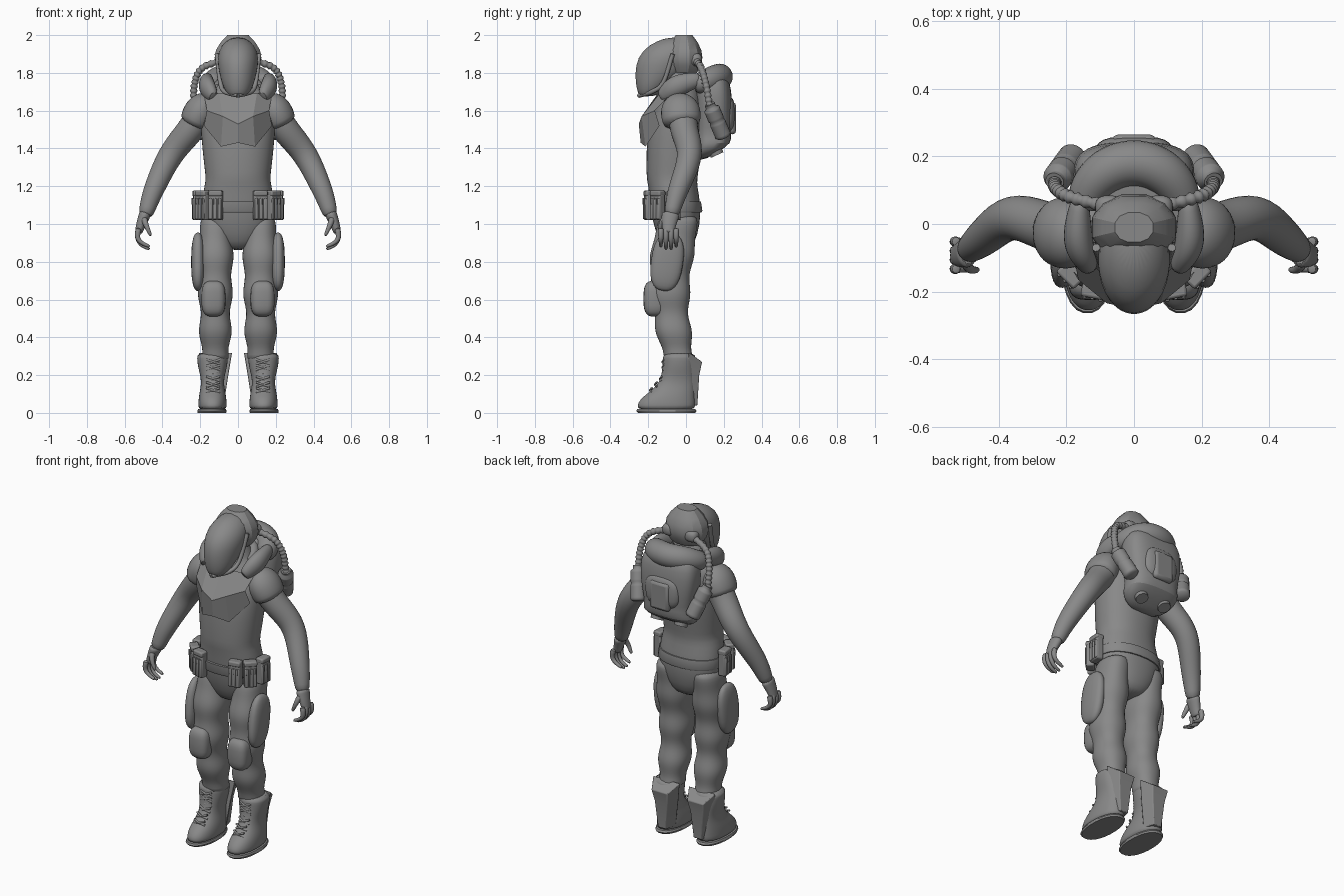
import bpy, bmesh
from math import sin, cos, pi, radians
from mathutils import Vector, Matrix, Euler

default_cube = bpy.data.objects.get("Cube")
if default_cube:
    bpy.data.objects.remove(default_cube)

grey = bpy.data.materials.new("suit grey")
grey.use_nodes = True
grey.diffuse_color = (.25, .25, .25, 1)
grey.node_tree.nodes["Principled BSDF"].inputs["Base Color"].default_value = grey.diffuse_color


def finish(name, bm, mirror=True, rounded=False, bevel=0, angle=60):
    """Turn a bmesh into a shaded object with its modifiers."""
    bmesh.ops.recalc_face_normals(bm, faces=bm.faces)
    mesh = bpy.data.meshes.new(name)
    bm.to_mesh(mesh)
    bm.free()
    mesh.materials.append(grey)
    obj = bpy.data.objects.new(name, mesh)
    bpy.context.collection.objects.link(obj)
    bpy.ops.object.select_all(action='DESELECT')
    obj.select_set(True)
    bpy.context.view_layer.objects.active = obj
    bpy.ops.object.shade_smooth_by_angle(angle=radians(angle))
    if bevel:
        modifier = obj.modifiers.new("bevel", 'BEVEL')
        modifier.width, modifier.segments = bevel, 2
    if rounded:
        modifier = obj.modifiers.new("subdivision", 'SUBSURF')
        modifier.levels = modifier.render_levels = 1
    if mirror:
        obj.modifiers.new("mirror", 'MIRROR')


def skin(rings):
    """Bridge closed rings of points and cap both ends."""
    bm = bmesh.new()
    loops = [[bm.verts.new(point) for point in ring] for ring in rings]
    for lower, upper in zip(loops, loops[1:]):
        for i in range(len(lower)):
            bm.faces.new((lower[i - 1], lower[i], upper[i], upper[i - 1]))
    bm.faces.new(loops[0])
    bm.faces.new(loops[-1])
    return bm


def bend(value, power):
    return abs(value) ** power * (1 if value > 0 else -1)


def oval(centre, across, along, sides, power):
    turns = [2 * pi * (i + .5) / sides for i in range(sides)]
    return [centre + across * bend(cos(t), power) + along * bend(sin(t), power) for t in turns]


def stack(name, rows, x=0, mirror=False, rounded=True, sides=24, power=.9, angle=60):
    """Horizontal ovals; each row holds height, half width, front and back."""
    rings = [oval(Vector((x, (front + back) / 2, z)), Vector((width, 0, 0)),
                  Vector((0, (back - front) / 2, 0)), sides, power)
             for z, width, front, back in rows]
    finish(name, skin(rings), mirror, rounded, angle=angle)


def curve(points, steps=3):
    """Spline through a few points."""
    points = [Vector(p) for p in points]
    points = [2 * points[0] - points[1]] + points + [2 * points[-1] - points[-2]]
    path = []
    for a, b, c, d in zip(points, points[1:], points[2:], points[3:]):
        for k in range(steps):
            t = k / steps
            path.append(b + ((c - a) * t + (2 * a - 5 * b + 4 * c - d) * t ** 2
                             + (3 * b - a - 3 * c + d) * t ** 3) / 2)
    return path + [points[-2]]


def tube(name, path, radius, up=(0, 1, 0), mirror=True, rounded=True, sides=12, flat=1):
    """Tube along a path; radius is a function of the share of the way along."""
    rings = []
    last = len(path) - 1
    for i, point in enumerate(path):
        tangent = (path[min(i + 1, last)] - path[max(i - 1, 0)]).normalized()
        across = tangent.cross(Vector(up)).normalized()
        size = radius(i / last)
        rings.append(oval(point, across * size, across.cross(tangent) * size * flat, sides, 1))
    finish(name, skin(rings), mirror, rounded)


def taper(start, end):
    return lambda t: start + (end - start) * t


def blob(name, centre, size, tilt=0, mirror=True, power=.8):
    bm = bmesh.new()
    bmesh.ops.create_uvsphere(bm, u_segments=24, v_segments=14, radius=1)
    turn = Matrix.Rotation(radians(tilt), 3, 'X')
    for vert in bm.verts:
        shaped = Vector([bend(k, power) * s for k, s in zip(vert.co, size)])
        vert.co = turn @ shaped + Vector(centre)
    finish(name, bm, mirror)


def box(name, centre, size, turn=0, mirror=True, bevel=.008):
    bm = bmesh.new()
    place = Matrix.LocRotScale(Vector(centre), Euler((0, 0, turn)), Vector(size))
    bmesh.ops.create_cube(bm, size=1, matrix=place)
    finish(name, bm, mirror, bevel=bevel, angle=30)


# Torso and neck
stack("torso", [(.86, .06, -.1, .01), (.9, .12, -.14, .05), (1, .19, -.175, .075),
                (1.1, .195, -.19, .08), (1.2, .18, -.2, .06), (1.24, .17, -.21, .06),
                (1.3, .18, -.21, .07), (1.5, .2, -.21, .1), (1.6, .2, -.17, .1),
                (1.67, .2, -.13, .08), (1.7, .15, -.12, .07), (1.74, .09, -.12, .05),
                (1.84, .08, -.12, .04)])

# Trouser legs, with folds that swell at calf, knee and thigh
leg_rows = []
for i in range(21):
    t = i / 20
    z = .27 + .78 * t
    swell = .01 * sin(10 * pi * (z - .38)) * (1 - t / 2) - .04 * t ** 10
    middle, depth = -.035 - .05 * sin(pi * t), .08 + .048 * t + swell
    leg_rows.append((z, .075 + .026 * t + swell, middle - depth, middle + depth))
stack("leg", leg_rows, x=.12, mirror=True)
blob("thigh_pad", (.212, -.1, .8), (.036, .085, .155), tilt=-8)
blob("knee_pad", (.13, -.165, .605), (.064, .06, .095), power=.65)

# Boots: the front sweeps from the toe up to the shaft
boot_rows = []
for i in range(11):
    t = i / 10
    front = -.12 - .14 / (1 + (3 * t) ** 4)
    boot_rows.append((.01 + .31 * t, .075 + .008 * t - .018 * sin(pi * t) ** 4, front, .05))
stack("boot", boot_rows, x=.135, mirror=True)
stack("sole", [(0, .076, -.255, .05), (.01, .078, -.265, .057), (.02, .074, -.26, .05)],
      x=.138, mirror=True, rounded=False, angle=30)
guard = [[Vector((.12 + side * width, y, z))
          for side, y in ((-1, back - .07), (-.6, back), (.6, back), (1, back - .07))]
         for z, width, back in ((.04, .045, .06), (.2, .07, .07), (.27, .09, .085))]
for corner in (0, -1):
    guard[-1][corner].z = .32
finish("heel_guard", skin(guard), bevel=.004, angle=30)
for k in range(6):
    height, front = .12 + .03 * k, -.185 + .065 * min(1, k / 2.5)
    for side in (-1, 1):
        ends = [Vector((.132 + side * s * .035, front + abs(s) * .01 - .005, height + s * .012))
                for s in (-1, 0, 1)]
        tube("boot_lace", ends, taper(.006, .006), up=(0, 0, 1), rounded=False, sides=6)

# Arms and short sloping sleeves
arm = curve([(.18, -.02, 1.6), (.25, -.01, 1.5), (.36, .02, 1.36), (.45, -.045, 1.17), (.492, -.08, 1.04)])
tube("arm", arm, lambda t: .08 - .042 * t + .008 * sin(pi * t), sides=16)
sleeve = curve([(.14, -.03, 1.65), (.19, -.03, 1.61), (.237, -.02, 1.52)])
tube("sleeve", sleeve, lambda t: .055 + .035 * sin(pi * t * .75), sides=16, flat=1.2)

# Hands with curled fingers
tube("palm", curve([(.49, -.08, 1.06), (.512, -.09, 1), (.528, -.093, .95)]), taper(.034, .02), flat=1.5)
for k in range(4):
    y = -.133 + .027 * k
    drop = .015 * sin(pi * k / 3)
    finger = curve([(.525, y, .98), (.533, y, .93), (.51, y, .9 - drop), (.465, y, .88 - drop)], 2)
    tube("finger", finger, taper(.018, .009), sides=8)
thumb = curve([(.5, -.11, 1.035), (.485, -.135, .99), (.46, -.135, .935)], 2)
tube("thumb", thumb, taper(.02, .009), sides=8)

# Faceted chest plate
plate = bmesh.new()
edges = [[(0, -.15, 1.69), (.1, -.14, 1.69), (.18, -.08, 1.69)],
         [(0, -.25, 1.53), (.08, -.235, 1.57), (.165, -.165, 1.6)],
         [(0, -.24, 1.43), (.09, -.215, 1.41), (.18, -.14, 1.52)]]
grid = [[plate.verts.new(point) for point in edge] for edge in edges]
for upper, lower in zip(grid, grid[1:]):
    for i in range(2):
        plate.faces.new((upper[i], lower[i], lower[i + 1], upper[i + 1]))
bmesh.ops.solidify(plate, geom=plate.faces[:], thickness=.03)
finish("chest_plate", plate, angle=15)

# Belt and pouches
stack("belt", [(1.06, .195, -.195, .083), (1.07, .2, -.2, .088), (1.12, .195, -.205, .08)],
      rounded=False, angle=40)
for x, y, turn in ((.118, -.195, .2), (.187, -.15, .8), (.215, -.065, 1.5)):
    base, spin = Vector((x, y, 1.09)), Matrix.Rotation(turn, 3, 'Z')
    box("pouch", base, (.072, .045, .14), turn)
    box("pouch_flap", base + Vector((0, 0, .072)), (.074, .05, .03), turn)
    for side in (-1, 0, 1):
        rib = base + spin @ Vector((side * .024, -.02, -.01))
        box("pouch_rib", rib, (.02, .015, .11), turn, bevel=.005)
        tab = base + spin @ Vector((side * .024, -.027, .03))
        box("pouch_tab", tab, (.01, .006, .035), turn, bevel=.002)

# Helmet with visor, hood and jaw rim
stack("visor", [(1.675, .04, -.24, -.18), (1.69, .06, -.255, -.13), (1.74, .085, -.266, -.08),
                (1.8, .1, -.27, 0), (1.88, .113, -.26, .05), (1.95, .09, -.2, .06),
                (1.99, .03, -.1, 0)], power=1)
hood_rows = []
for i in range(6):
    t = i / 5
    bulge = sin(pi * (.25 + .6 * t))
    hood_rows.append((1.8 + .2 * t, .128 * bulge, -.01 - .1 * bulge, -.01 + .1 * bulge))
stack("hood", hood_rows, rounded=False, sides=12, angle=25)
rim = curve([(.112, -.07, 1.9), (.094, -.12, 1.75), (.07, -.18, 1.7), (0, -.25, 1.68)], 5)
tube("jaw_rim", rim, taper(.012, .012), up=(1, 0, .3), rounded=False, sides=8)

# Collar, shoulder pads and the padded roll
pad = curve([(.13, -.135, 1.67), (.165, -.05, 1.73), (.16, .08, 1.77)], 4)
tube("collar_pad", pad, lambda t: .025 + .02 * sin(pi * t), up=(0, 0, 1), flat=1.3)
for name, width, start, reach, height, size in (("neck_collar", .11, -.06, .14, 1.76, .035),
                                                ("pack_roll", .145, .04, .14, 1.78, .072)):
    arch = [Vector((-width * cos(pi * i / 16), start + reach * sin(pi * i / 16),
                    height - .04 * cos(pi * i / 16) ** 4)) for i in range(17)]
    tube(name, arch, lambda t: size * (.65 + .35 * sin(pi * t) ** .5 if 0 < t < 1 else .65),
         up=(0, 0, 1), mirror=False)

# Backpack with a flared base
stack("backpack", [(1.34, .08, .06, .1), (1.38, .15, .05, .17), (1.43, .17, .05, .245),
                   (1.47, .15, .05, .235), (1.55, .17, .05, .245), (1.68, .185, .05, .245),
                   (1.76, .17, .05, .23), (1.8, .13, .06, .2)], power=.7)
blob("pack_panel", (0, .21, 1.58), (.115, .05, .1), mirror=False, power=.7)
box("pack_plate", (0, .245, 1.56), (.13, .04, .17), mirror=False, bevel=.018)
vent = [Vector((.08, .14, 1.42)), Vector((.08, .165, 1.365))]
tube("pack_vent", vent, taper(.042, .036), rounded=False, sides=20)

# Canisters with waisted middles, and their ribbed hoses
top, bottom = Vector((.235, .125, 1.635)), Vector((.18, .2, 1.46))
body = [top.lerp(bottom, i / 20) for i in range(21)]
tube("canister", body, lambda t: .043 - .015 * (t < .13) - .005 * (.47 < t < .53) - .01 * (t > .96),
     rounded=False, sides=20)
hose = curve([(.07, .05, 1.87), (.19, .08, 1.825), (.23, .105, 1.74), (.235, .125, 1.63)], 18)
tube("hose", hose, lambda t: .0175 - .003 * cos(27 * pi * t), rounded=False)
blob("hose_port", (.075, .05, 1.87), (.04, .035, .035))
